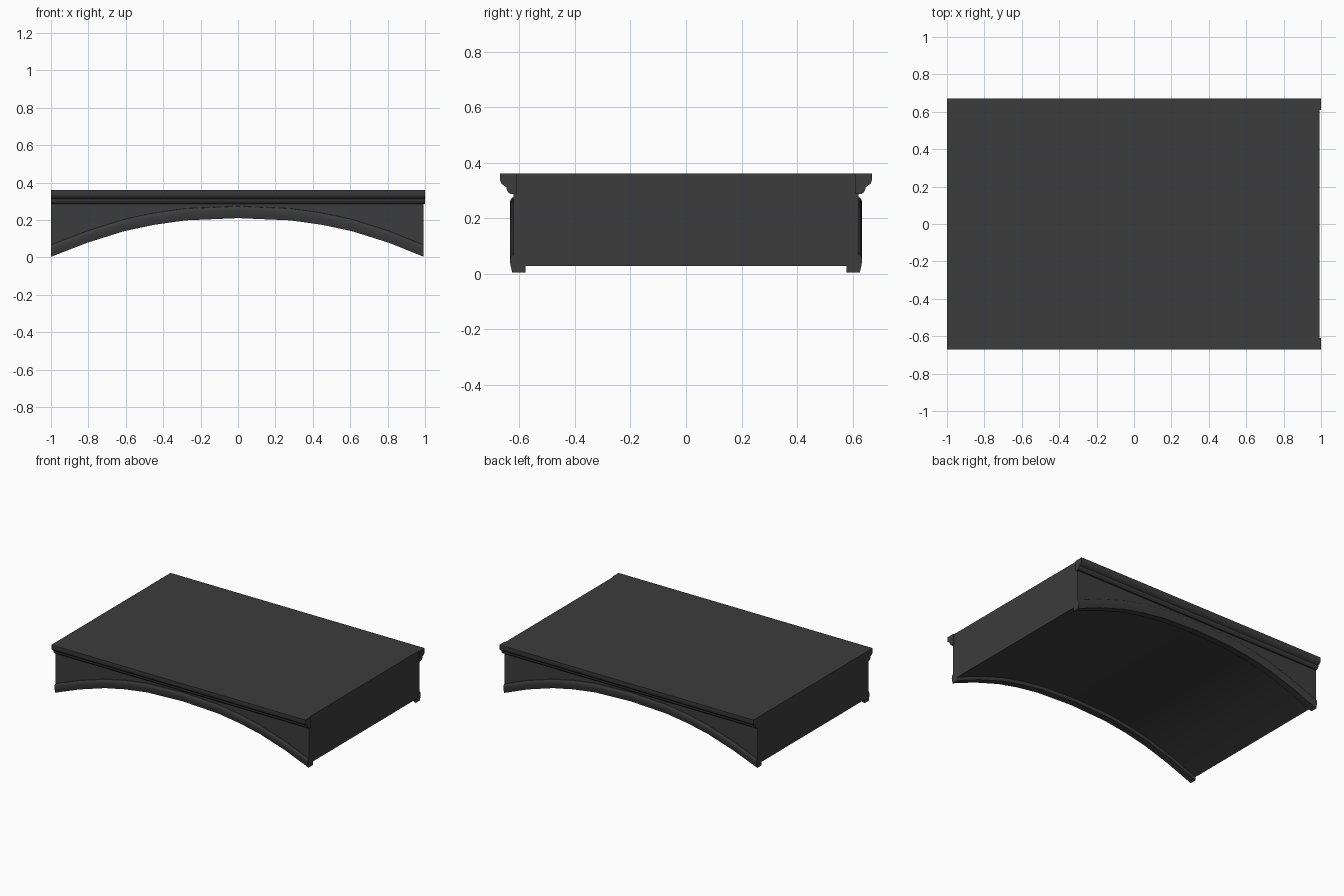
import bpy, bmesh

if "Cube" in bpy.data.objects:
    bpy.data.objects.remove(bpy.data.objects["Cube"])

dark = bpy.data.materials.new("dark_stone")
dark.diffuse_color = (0.045, 0.045, 0.045, 1)
dark.use_nodes = True
dark.node_tree.nodes["Principled BSDF"].inputs["Base Color"].default_value = dark.diffuse_color

# Underside of the arch: x stations and their heights
HALF = [(0.0, 0.21), (0.28, 0.198), (0.45, 0.174), (0.61, 0.14), (0.81, 0.077), (1.0, 0.003)]
ARCH = [(-x, z) for x, z in reversed(HALF[1:])] + HALF
ARCH[-1] = (0.993, 0.003)


def loft(name, rings, mirror=False, smooth=True):
    """Join equal-length closed rings into a capped solid."""
    bm = bmesh.new()
    loops = [[bm.verts.new(p) for p in ring] for ring in rings]
    n = len(loops[0])
    for a, b in zip(loops, loops[1:]):
        for i in range(n):
            j = (i + 1) % n
            bm.faces.new((a[i], a[j], b[j], b[i]))
    bm.faces.new(loops[0])
    bm.faces.new(loops[-1])
    bmesh.ops.recalc_face_normals(bm, faces=bm.faces)
    mesh = bpy.data.meshes.new(name)
    bm.to_mesh(mesh)
    bm.free()
    ob = bpy.data.objects.new(name, mesh)
    bpy.context.collection.objects.link(ob)
    mesh.materials.append(dark)
    if mirror:
        ob.modifiers.new("both_sides", 'MIRROR').use_axis = (False, True, False)
    if smooth:
        bpy.ops.object.select_all(action='DESELECT')
        bpy.context.view_layer.objects.active = ob
        ob.select_set(True)
        bpy.ops.object.shade_smooth_by_angle(angle=0.6)
    return ob


# Solid span with flat top and arched underside
loft("arched_body", [[(x, -0.622, z + 0.025), (x, 0.622, z + 0.025),
                      (x, 0.622, 0.358), (x, -0.622, 0.358)] for x, z in ARCH])

# Moulded rim following the arch on front and back
rim = [(-0.578, 0.0), (-0.626, 0.0), (-0.631, 0.02), (-0.635, 0.042),
       (-0.633, 0.055), (-0.627, 0.063), (-0.615, 0.065), (-0.578, 0.04)]
loft("arch_rim", [[(x, y, z + dz) for y, dz in rim] for x, z in ARCH], mirror=True)

# Stepped cornice along front and back
cornice = [(-0.61, 0.36), (-0.67, 0.36), (-0.67, 0.338), (-0.666, 0.325), (-0.657, 0.317),
           (-0.647, 0.311), (-0.647, 0.304), (-0.641, 0.293), (-0.632, 0.286), (-0.61, 0.286)]
loft("cornice", [[(x, y, z) for y, z in cornice] for x in (-1.0, 1.0)], mirror=True)

# Deck surface between the cornices
loft("deck", [[(x, -0.612, 0.34), (x, 0.612, 0.34), (x, 0.612, 0.36), (x, -0.612, 0.36)]
              for x in (-1.0, 0.993)], smooth=False)
